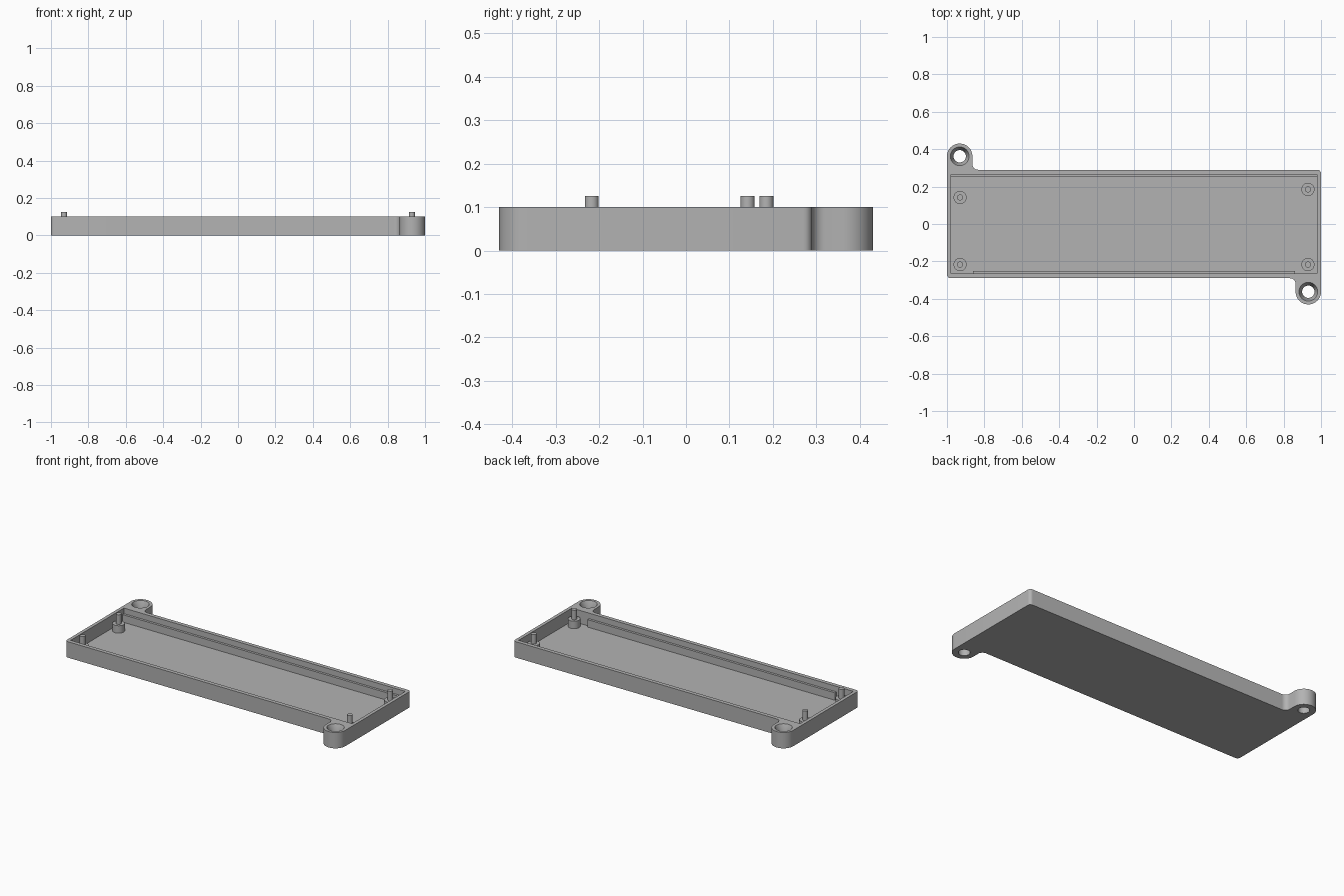
import bpy, bmesh, math

if "Cube" in bpy.data.objects:
    bpy.data.objects.remove(bpy.data.objects["Cube"])

HEIGHT, FLOOR, SHELF = 0.10, 0.018, 0.065
EAR = (0.932, -0.362)

grey = bpy.data.materials.new("plain grey")
grey.diffuse_color = (0.45, 0.45, 0.45, 1)
grey.use_nodes = True
grey.node_tree.nodes["Principled BSDF"].inputs["Base Color"].default_value = grey.diffuse_color


def finish(name, bm):
    bmesh.ops.recalc_face_normals(bm, faces=bm.faces)
    mesh = bpy.data.meshes.new(name)
    bm.to_mesh(mesh)
    bm.free()
    mesh.materials.append(grey)
    obj = bpy.data.objects.new(name, mesh)
    bpy.context.collection.objects.link(obj)
    return obj


def prism(name, outline, z0, z1):
    bm = bmesh.new()
    face = bm.faces.new([bm.verts.new((x, y, z0)) for x, y in outline])
    top = bmesh.ops.extrude_face_region(bm, geom=[face])["geom"]
    bmesh.ops.translate(bm, verts=[v for v in top if isinstance(v, bmesh.types.BMVert)],
                        vec=(0, 0, z1 - z0))
    return finish(name, bm)


def box(name, x0, x1, y0, y1, z0, z1):
    return prism(name, [(x0, y0), (x1, y0), (x1, y1), (x0, y1)], z0, z1)


def lathe(name, x, y, profile, n=40):
    """Closed solid turned around a vertical axis from (radius, z) pairs."""
    bm = bmesh.new()
    rings = [[bm.verts.new((x + r * math.cos(2 * math.pi * i / n),
                            y + r * math.sin(2 * math.pi * i / n), z)) for i in range(n)]
             for r, z in profile]
    for a, b in zip(rings, rings[1:]):
        for i in range(n):
            j = (i + 1) % n
            bm.faces.new((a[i], a[j], b[j], b[i]))
    bm.faces.new(rings[0][::-1])
    bm.faces.new(rings[-1])
    return finish(name, bm)


def arc(cx, cy, r, a0, a1, n):
    return [(cx + r * math.cos(math.radians(a0 + (a1 - a0) * i / n)),
             cy + r * math.sin(math.radians(a0 + (a1 - a0) * i / n))) for i in range(n + 1)]


def smooth(obj):
    bpy.ops.object.select_all(action='DESELECT')
    obj.select_set(True)
    bpy.context.view_layer.objects.active = obj
    bpy.ops.object.shade_smooth_by_angle(angle=math.radians(30))


# Tray outline: half the contour, repeated by a half turn
half = (arc(-0.98, -0.27, 0.02, 180, 270, 6)
        + arc(0.834, -0.32, 0.03, 90, 0, 8)
        + arc(*EAR, 0.068, -180, 0, 28))
tray = prism("tray", half + [(-x, -y) for x, y in half], 0, HEIGHT)

# Cavity and countersunk ear holes
cutters = [box("cavity_cutter", -0.979, 0.979, -0.265, 0.265, FLOOR, 0.2)]
for s in (1, -1):
    cutters.append(lathe("ear_hole_cutter", s * EAR[0], s * EAR[1],
                         [(0.033, -0.05), (0.033, 0.06), (0.05, HEIGHT), (0.05, 0.15)]))
for cutter in cutters:
    cutter.hide_render = True
    mod = tray.modifiers.new("cut", 'BOOLEAN')
    mod.operation, mod.solver, mod.object = 'DIFFERENCE', 'EXACT', cutter
bpy.context.view_layer.objects.active = tray
for mod in list(tray.modifiers):
    bpy.ops.object.modifier_apply(modifier=mod.name)
for cutter in cutters:
    bpy.data.objects.remove(cutter)
smooth(tray)

# Support ledges along the long walls
box("back_ledge", -0.979, 0.979, 0.25, 0.265, FLOOR, SHELF)
box("front_ledge", -0.86, 0.86, -0.265, -0.25, FLOOR, SHELF)

# Stepped mounting posts with locating pins
for x, y in ((-0.93, 0.142), (-0.93, -0.217), (0.93, 0.185), (0.93, -0.217)):
    smooth(lathe("mounting_post", x, y,
                 [(0.035, FLOOR), (0.035, SHELF), (0.016, SHELF), (0.016, 0.125)], 32))
